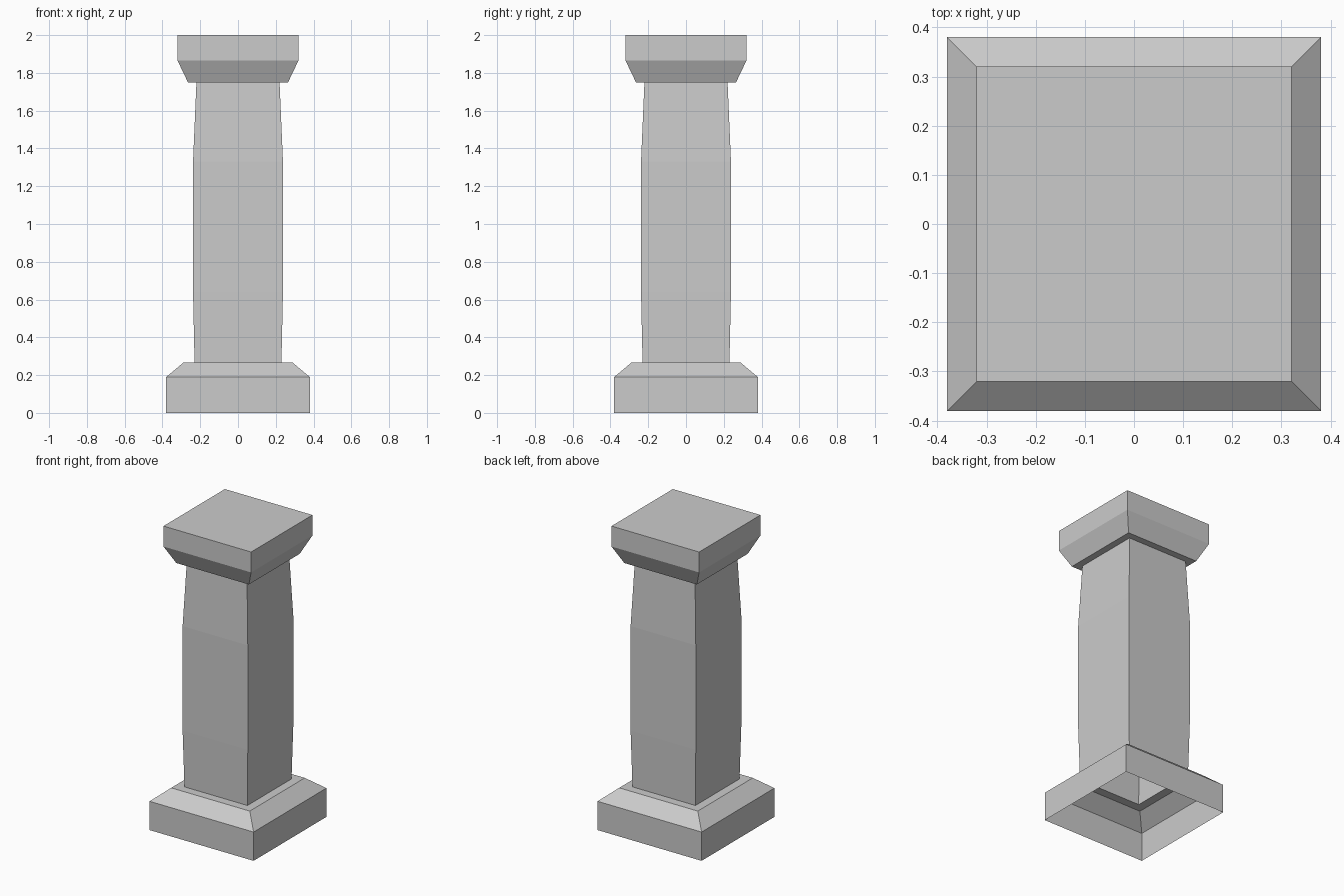
import bpy, bmesh

if "Cube" in bpy.data.objects:
    bpy.data.objects.remove(bpy.data.objects["Cube"])

# Half-width and height of each square ring, from the open foot to the cap
PROFILE = [
    (0.38, 0.0), (0.38, 0.19), (0.287, 0.268),        # plinth and its bevel
    (0.23, 0.268), (0.238, 0.64), (0.238, 1.33), (0.22, 1.75),  # swelling shaft
    (0.265, 1.75), (0.32, 1.865), (0.32, 2.0),        # flared capital
]
CORNERS = [(-1, -1), (1, -1), (1, 1), (-1, 1)]


def square_loft(name, profile):
    bm = bmesh.new()
    rings = [[bm.verts.new((r * x, r * y, z)) for x, y in CORNERS]
             for r, z in profile]
    for low, high in zip(rings, rings[1:]):
        for i in range(4):
            j = (i + 1) % 4
            bm.faces.new((low[i], low[j], high[j], high[i]))
    # Closed top, underside left open
    bm.faces.new(rings[-1])
    mesh = bpy.data.meshes.new(name)
    bm.to_mesh(mesh)
    bm.free()
    obj = bpy.data.objects.new(name, mesh)
    bpy.context.collection.objects.link(obj)
    return obj


# Hollow square column in one continuous shell
square_loft("square_column", PROFILE)
